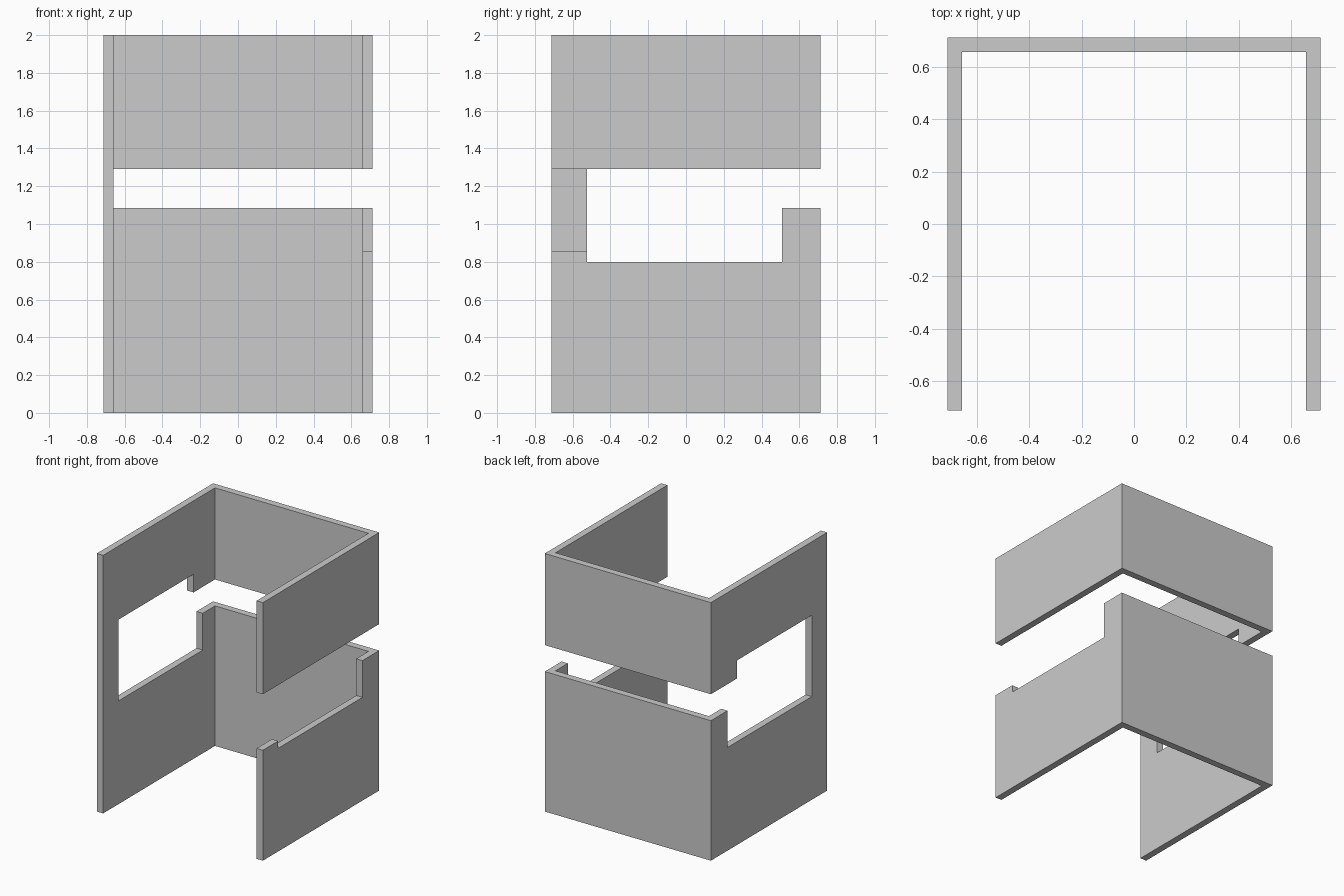
import bpy, bmesh
from mathutils import Vector

if "Cube" in bpy.data.objects:
    bpy.data.objects.remove(bpy.data.objects["Cube"])

H, I = 0.712, 0.658          # outer and inner half widths
GAP_LOW, GAP_TOP = 1.085, 1.29


def prism(name, points, offset):
    """Closed profile of 3D points extruded along an offset."""
    bm = bmesh.new()
    face = bm.faces.new([bm.verts.new(p) for p in points])
    ext = bmesh.ops.extrude_face_region(bm, geom=[face])
    verts = [g for g in ext["geom"] if isinstance(g, bmesh.types.BMVert)]
    bmesh.ops.translate(bm, verts=verts, vec=Vector(offset))
    bmesh.ops.recalc_face_normals(bm, faces=bm.faces)
    mesh = bpy.data.meshes.new(name)
    bm.to_mesh(mesh)
    bm.free()
    obj = bpy.data.objects.new(name, mesh)
    bpy.context.collection.objects.link(obj)
    return obj


def side_cutter(name, x0, x1, yz):
    return prism(name, [(x0, y, z) for y, z in yz], (x1 - x0, 0, 0))


# Three-sided wall, open at the front
plan = [(-H, -H), (-I, -H), (-I, I), (I, I), (I, -H), (H, -H), (H, H), (-H, H)]
wall = prism("room_walls", [(x, y, 0) for x, y in plan], (0, 0, 2))

# Left window with a slot running to the back corner
left = side_cutter("left_window_cutter", -1, -0.6, [
    (-0.524, 0.8), (0.508, 0.8), (0.508, GAP_LOW), (1, GAP_LOW),
    (1, GAP_TOP), (0.395, GAP_TOP), (0.395, 1.43), (-0.524, 1.43)])

# Right opening, running out through the front end
right = side_cutter("right_opening_cutter", 0.6, 1, [
    (-1, 0.856), (-0.524, 0.856), (-0.524, 0.8), (0.508, 0.8),
    (0.508, GAP_LOW), (1, GAP_LOW), (1, GAP_TOP), (-1, GAP_TOP)])

# Horizontal slot across the back wall
back = side_cutter("back_slot_cutter", -0.63, 0.63, [
    (0.6, GAP_LOW), (1, GAP_LOW), (1, GAP_TOP), (0.6, GAP_TOP)])

# Cut the openings, then drop the cutters
cutters = (left, right, back)
for c in cutters:
    c.hide_render = True
    mod = wall.modifiers.new(c.name, 'BOOLEAN')
    mod.operation = 'DIFFERENCE'
    mod.solver = 'EXACT'
    mod.object = c
bpy.context.view_layer.update()
result = bpy.data.meshes.new_from_object(
    wall.evaluated_get(bpy.context.evaluated_depsgraph_get()))
wall.modifiers.clear()
wall.data = result
for c in cutters:
    bpy.data.objects.remove(c)
